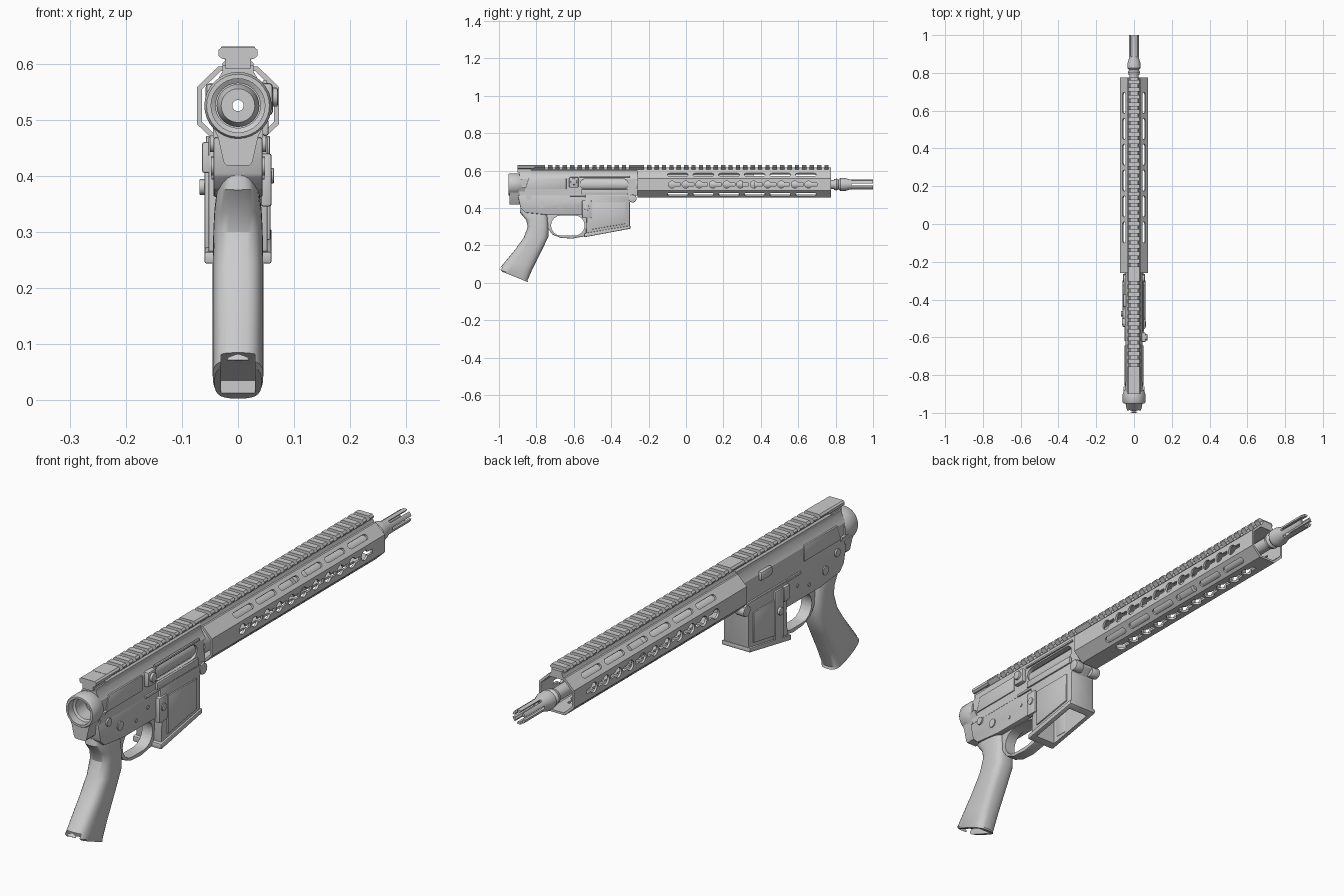
import bpy, bmesh, math
from mathutils import Matrix, Vector

cube = bpy.data.objects.get("Cube")
if cube:
    bpy.data.objects.remove(cube)

AXIS = 0.525  # height of the barrel axis

metal = bpy.data.materials.new("light grey metal")
metal.use_nodes = True
GREY = (0.6, 0.6, 0.6, 1)
metal.diffuse_color = GREY
metal.node_tree.nodes["Principled BSDF"].inputs["Base Color"].default_value = GREY


def shade(mesh):
    mesh.shade_smooth()
    mesh.set_sharp_from_angle(angle=math.radians(32))


def finish(name, bm, matrix=None):
    bmesh.ops.recalc_face_normals(bm, faces=bm.faces)
    mesh = bpy.data.meshes.new(name)
    bm.to_mesh(mesh)
    bm.free()
    if matrix:
        mesh.transform(matrix)
    mesh.materials.append(metal)
    shade(mesh)
    obj = bpy.data.objects.new(name, mesh)
    bpy.context.collection.objects.link(obj)
    return obj


def prism(name, pts, a, b, axis="x", bevel=0, matrix=None):
    """Extrude a (y, z) outline along x, or an (x, z) outline along y."""
    bm = bmesh.new()
    place = (lambda p, t: (t, p[0], p[1])) if axis == "x" else (lambda p, t: (p[0], t, p[1]))
    face = bm.faces.new([bm.verts.new(place(p, a)) for p in pts])
    ext = bmesh.ops.extrude_face_region(bm, geom=[face])["geom"]
    shift = Vector(place((0, 0), b - a))
    bmesh.ops.translate(bm, vec=shift, verts=[v for v in ext if isinstance(v, bmesh.types.BMVert)])
    bmesh.ops.recalc_face_normals(bm, faces=bm.faces)
    if bevel:
        edges = [e for e in bm.edges if e.calc_face_angle(0) > 0.5]
        bmesh.ops.bevel(bm, geom=edges, offset=bevel, segments=2, profile=0.5, affect="EDGES")
    return finish(name, bm, matrix)


def box(name, x, y, z, bevel=0):
    return prism(name, [(y[0], z[0]), (y[1], z[0]), (y[1], z[1]), (y[0], z[1])], x[0], x[1], bevel=bevel)


def revolve(name, profile, sides=32):
    """Spin a closed (y, radius) profile about the barrel axis."""
    bm = bmesh.new()
    verts = [bm.verts.new((r, y, AXIS)) for y, r in profile]
    edges = [bm.edges.new((verts[i - 1], verts[i])) for i in range(len(verts))]
    bmesh.ops.spin(bm, geom=verts + edges, cent=(0, 0, AXIS), axis=(0, 1, 0),
                   angle=math.tau, steps=sides, use_duplicate=False)
    bmesh.ops.remove_doubles(bm, verts=bm.verts, dist=1e-5)
    return finish(name, bm)


def circle(cy, cz, r, n=20, start=0.0, end=math.tau):
    return [(cy + r * math.cos(start + (end - start) * i / n),
             cz + r * math.sin(start + (end - start) * i / n)) for i in range(n)]


def stadium(y0, y1, z, r):
    q = math.pi / 2
    return (circle(y1 - r, z, r, 8, -q, q) + [(y1 - r, z + r)]
            + circle(y0 + r, z, r, 8, q, 3 * q) + [(y0 + r, z - r)])


def cut(target, *cutters):
    """Subtract disjoint cutters, then throw them away."""
    bm = bmesh.new()
    for c in cutters:
        bm.from_mesh(c.data)
        bpy.data.objects.remove(c)
    tool = finish("cutter", bm)
    tool.hide_render = True
    mod = target.modifiers.new("cut", "BOOLEAN")
    mod.object, mod.operation, mod.solver = tool, "DIFFERENCE", "EXACT"
    graph = bpy.context.evaluated_depsgraph_get()
    mesh = bpy.data.meshes.new_from_object(target.evaluated_get(graph))
    target.modifiers.clear()
    target.data = mesh
    shade(mesh)
    bpy.data.objects.remove(tool)


def bore(r, y0, y1):
    return prism("bore", circle(0, AXIS, r, 32), y0, y1, axis="y")


def mirrored(half):
    return half + [(-x, z) for x, z in reversed(half)]


# Handguard: hollow octagonal tube with slots and keyholes
def octagon(s):
    return mirrored([(0.035 * s, AXIS - 0.07 * s), (0.073 * s, AXIS - 0.033 * s),
                     (0.073 * s, AXIS + 0.033 * s), (0.035 * s, AXIS + 0.07 * s)])


handguard = prism("handguard", octagon(1), -0.26, 0.775, axis="y")
cut(handguard, prism("inner", octagon(0.88), -0.3, 0.8, axis="y"))
holes = []
for deg in (0, 45, 135, 180, 225, 270, 315):
    turn = Matrix.Translation((0, 0, AXIS)) @ Matrix.Rotation(-math.radians(deg), 4, "Y")
    if deg % 90:
        for i in range(6):
            y = -0.1 + 0.137 * i
            holes.append(prism("slot", stadium(y, y + 0.112, 0, 0.011), 0.05, 0.1, matrix=turn))
    else:
        for i in range(11):
            y = -0.075 + 0.073 * i
            key = circle(y, 0, 0.019, 16, 0.4, math.tau - 0.4) + [(y + 0.0175, -0.0074), (y + 0.045, -0.0074),
                                                                  (y + 0.045, 0.0074)]
            holes.append(prism("keyhole", key, 0.05, 0.1, matrix=turn))
cut(handguard, *holes)

# Top rail: base, teeth and plain sections
neck = mirrored([(0.028, 0.575), (0.028, 0.6), (0.022, 0.606), (0.022, 0.617)])
tooth = mirrored([(0.022, 0.606), (0.035, 0.618), (0.035, 0.623), (0.029, 0.63)])
prism("receiver_rail_base", neck, -0.83, -0.26, axis="y")
prism("handguard_rail_base", mirrored([(0.03, 0.592), (0.022, 0.606), (0.022, 0.617)]), -0.26, 0.775, axis="y")
prism("rail_rear_section", tooth, -0.83, -0.755, axis="y")
prism("rail_middle_section", tooth, -0.305, -0.225, axis="y")
for start, count in ((-0.738, 11), (-0.208, 25)):
    for i in range(count):
        y = start + 0.0395 * i
        prism("rail_tooth", tooth, y, y + 0.023, axis="y")

# Charging handle
box("charging_handle", (-0.022, 0.022), (-0.9, -0.76), (0.59, 0.61))
prism("charging_handle_grip", mirrored([(0.028, 0.608), (0.035, 0.614), (0.035, 0.624), (0.029, 0.629)]),
      -0.9, -0.81, axis="y")

# Upper receiver with bore and ejection port
upper = prism("upper_receiver", mirrored([(0.044, 0.466), (0.046, 0.555), (0.028, 0.585), (0.028, 0.597)]),
              -0.89, -0.26, axis="y")
cut(upper, bore(0.04, -1, -0.2))
cut(upper, prism("port", stadium(-0.565, -0.31, 0.528, 0.028), 0.025, 0.08))
revolve("bolt_carrier", [(-0.87, 0.01), (-0.87, 0.03), (-0.85, 0.038), (-0.3, 0.038), (-0.3, 0.01)])
box("port_door", (0.044, 0.054), (-0.56, -0.31), (0.472, 0.5), 0.003)
box("port_hinge", (0.044, 0.052), (-0.57, -0.3), (0.562, 0.57), 0.002)
prism("side_panel", [(-0.86, 0.5), (-0.64, 0.5), (-0.64, 0.56), (-0.84, 0.56)], 0.04, 0.049, bevel=0.003)
prism("left_side_panel", [(-0.86, 0.5), (-0.64, 0.5), (-0.64, 0.56), (-0.84, 0.56)], -0.049, -0.04, bevel=0.003)
box("case_deflector", (0.04, 0.062), (-0.625, -0.575), (0.508, 0.565), 0.006)
prism("forward_assist", circle(-0.6, 0.54, 0.017), 0.05, 0.071, bevel=0.003)
box("left_boss", (-0.058, -0.04), (-0.44, -0.37), (0.53, 0.565), 0.008)

# Rear ring and the tapered tang beneath it
revolve("rear_ring", [(-0.95, 0.048), (-0.95, 0.056), (-0.943, 0.06), (-0.9, 0.06), (-0.88, 0.053), (-0.88, 0.04),
                      (-0.915, 0.04), (-0.92, 0.048)])
tang = prism("rear_tang", mirrored([(0.02, 0.418), (0.026, 0.425), (0.036, 0.47), (0.056, 0.51)]),
             -0.945, -0.86, axis="y")
cut(tang, bore(0.048, -1, -0.8))

# Lower receiver and magazine well, open underneath
prism("lower_receiver", [(-0.9, 0.468), (-0.885, 0.4), (-0.86, 0.375), (-0.74, 0.362), (-0.52, 0.362),
                         (-0.3, 0.42), (-0.3, 0.468)], -0.044, 0.044, bevel=0.004)
well = prism("magazine_well", [(-0.54, 0.47), (-0.53, 0.36), (-0.535, 0.252), (-0.3, 0.296), (-0.3, 0.43),
                               (-0.27, 0.455), (-0.27, 0.47)], -0.053, 0.053, bevel=0.004)
lip = prism("magazine_well_lip", [(-0.545, 0.243), (-0.297, 0.289), (-0.297, 0.306), (-0.545, 0.264)],
            -0.06, 0.06, bevel=0.004)
for part in (well, lip):
    cut(part, box("well_opening", (-0.042, 0.042), (-0.515, -0.325), (0.2, 0.44)))
for s in (-1, 1):
    x = sorted((0.05 * s, 0.058 * s))
    prism("magazine_well_panel", [(-0.5, 0.285), (-0.325, 0.315), (-0.325, 0.43), (-0.5, 0.43)], *x, bevel=0.003)
    prism("front_pin", circle(-0.285, 0.45, 0.021), *sorted((0.02 * s, 0.057 * s)), bevel=0.002)
    prism("rear_pin", circle(-0.77, 0.417, 0.017), *sorted((0.03 * s, 0.048 * s)))
    prism("selector_hub", circle(-0.84, 0.457, 0.015), *sorted((0.02 * s, 0.05 * s)))
    for y, z in ((-0.674, 0.4), (-0.604, 0.422)):
        prism("small_pin", circle(y, z, 0.007, 12), *sorted((0.03 * s, 0.047 * s)))
    box("receiver_seam", sorted((0.03 * s, 0.05 * s)), (-0.62, -0.28), (0.462, 0.472), 0.002)

# Controls on each side
box("release_fence", (0.04, 0.06), (-0.555, -0.505), (0.345, 0.44), 0.005)
prism("release_button", circle(-0.53, 0.4, 0.014), 0.05, 0.064, bevel=0.002)
box("bolt_catch", (-0.064, -0.04), (-0.535, -0.5), (0.405, 0.46), 0.004)
box("left_ridge", (-0.06, -0.04), (-0.5, -0.45), (0.27, 0.46), 0.004)
prism("catch_button", circle(-0.475, 0.38, 0.014), -0.069, -0.05, bevel=0.002)

# Trigger guard loop
guard = prism("trigger_guard", [(-0.745, 0.37), (-0.745, 0.3), (-0.715, 0.258), (-0.67, 0.24), (-0.61, 0.236),
                                (-0.53, 0.25), (-0.525, 0.37)], -0.022, 0.022, bevel=0.003)
cut(guard, prism("opening", stadium(-0.722, -0.542, 0.306, 0.054), -0.1, 0.1))

# Pistol grip: rounded sections from top to bottom, given as back, front, half width
SECTIONS = [((-0.885, 0.4), (-0.745, 0.405), 0.03), ((-0.888, 0.375), (-0.742, 0.385), 0.037),
            ((-0.855, 0.335), (-0.738, 0.345), 0.042), ((-0.846, 0.3), (-0.735, 0.3), 0.044),
            ((-0.868, 0.24), (-0.736, 0.245), 0.045), ((-0.915, 0.175), (-0.775, 0.165), 0.045),
            ((-0.965, 0.115), (-0.82, 0.075), 0.045), ((-1.0, 0.072), (-0.848, 0.012), 0.045),
            ((-0.99, 0.062), (-0.845, 0.003), 0.042)]
bm = bmesh.new()
rings = []
for back, front, half in SECTIONS:
    b, f = Vector(back), Vector(front)
    ring = []
    for i in range(28):
        t = math.tau * i / 28
        c, s = (math.copysign(abs(k) ** 0.65, k) for k in (math.cos(t), math.sin(t)))
        p = (b + f) / 2 + (f - b) / 2 * c
        ring.append(bm.verts.new((half * s, p.x, p.y)))
    rings.append(ring)
for lo, hi in zip(rings, rings[1:]):
    for i in range(28):
        bm.faces.new((lo[i - 1], lo[i], hi[i], hi[i - 1]))
bm.faces.new(rings[0])
bm.faces.new(rings[-1])
grip = finish("pistol_grip", bm)
cut(grip, prism("grip_notch", [(-1.02, 0.03), (-0.99, 0.085), (-0.92, 0.06), (-0.87, 0.035), (-0.87, -0.02)],
                -0.03, 0.03))

# Barrel with flash hider: stepped outside, bored through
revolve("barrel_nut", [(-0.27, 0.03), (-0.27, 0.05), (-0.17, 0.05), (-0.17, 0.03)])
revolve("barrel", [(-0.3, 0.01), (-0.3, 0.034), (-0.05, 0.034), (0.0, 0.027), (0.78, 0.024), (0.8, 0.024),
                   (0.8, 0.01)])
hider = revolve("flash_hider", [(0.79, 0.01), (0.79, 0.028), (0.805, 0.032), (0.815, 0.026), (0.825, 0.035),
                                (0.85, 0.035), (0.875, 0.027), (1.0, 0.027), (1.0, 0.018), (0.88, 0.018),
                                (0.87, 0.01)])
for i in range(3):
    turn = (Matrix.Translation((0, 0, AXIS)) @ Matrix.Rotation(math.pi / 3 * i, 4, "Y"))
    cut(hider, prism("prong_slot", stadium(0.885, 1.1, 0, 0.005), -0.05, 0.05, matrix=turn))
revolve("gas_block", [(0.3, 0.02), (0.3, 0.04), (0.37, 0.04), (0.37, 0.02)])
prism("gas_tube", circle(0, 0.57, 0.008, 12), -0.26, 0.36, axis="y")
